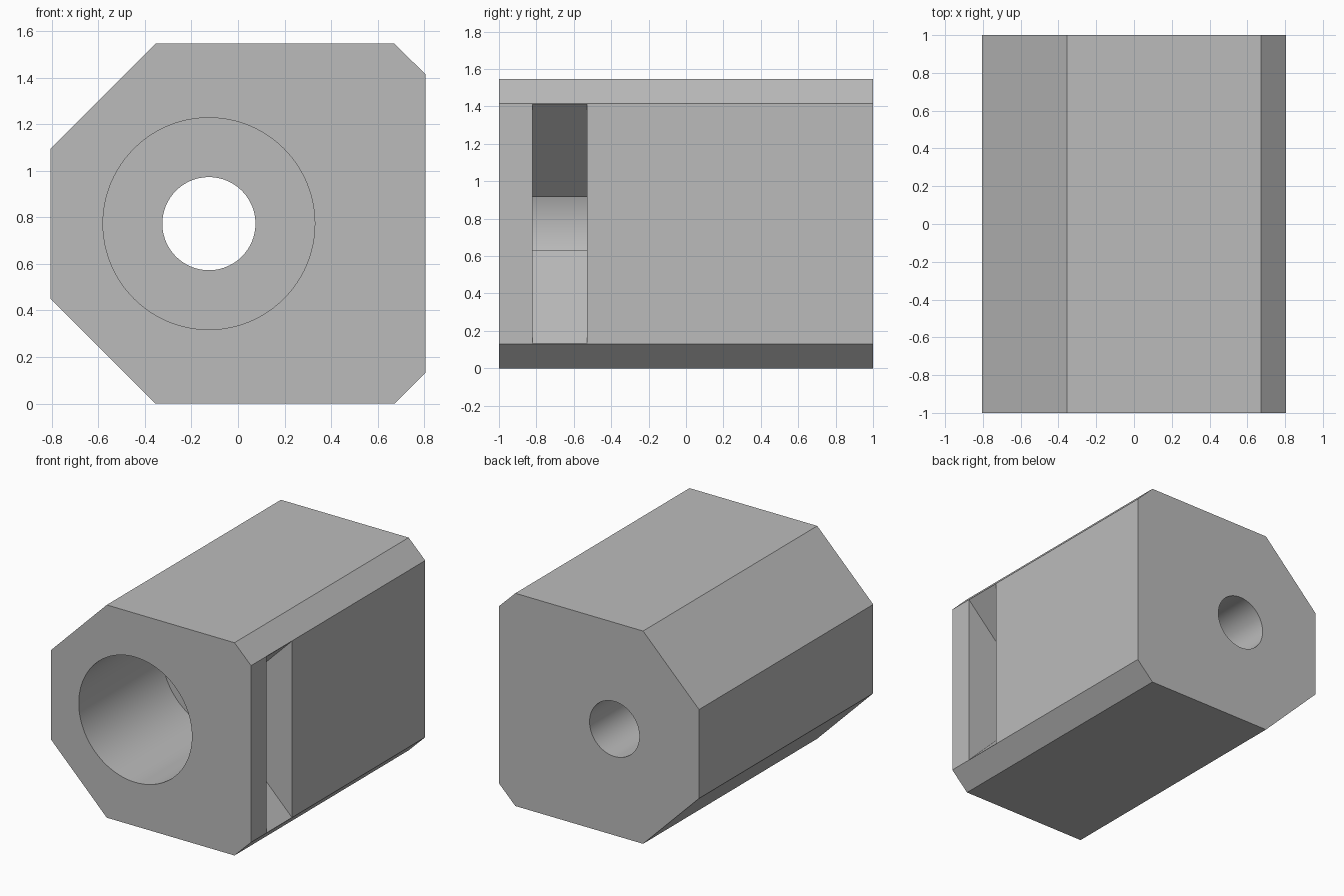
import bpy, bmesh, math
from mathutils import Matrix, Vector

if "Cube" in bpy.data.objects:
    bpy.data.objects.remove(bpy.data.objects["Cube"], do_unlink=True)

AXIS_X, AXIS_Z = -0.125, 0.773

grey = bpy.data.materials.new("plain grey")
grey.use_nodes = True
colour = (0.5, 0.5, 0.5, 1)
grey.diffuse_color = colour
grey.node_tree.nodes["Principled BSDF"].inputs["Base Color"].default_value = colour


def prism(name, profile, y0, y1):
    """Extrude an x-z profile from y0 to y1."""
    bm = bmesh.new()
    face = bm.faces.new([bm.verts.new((x, y0, z)) for x, z in profile])
    grown = bmesh.ops.extrude_face_region(bm, geom=[face])
    verts = [g for g in grown["geom"] if isinstance(g, bmesh.types.BMVert)]
    bmesh.ops.translate(bm, vec=Vector((0, y1 - y0, 0)), verts=verts)
    bmesh.ops.recalc_face_normals(bm, faces=bm.faces)
    mesh = bpy.data.meshes.new(name)
    bm.to_mesh(mesh)
    bm.free()
    mesh.materials.append(grey)
    obj = bpy.data.objects.new(name, mesh)
    bpy.context.collection.objects.link(obj)
    return obj


def circle(radius, sides=96):
    steps = [2 * math.pi * i / sides for i in range(sides)]
    return [(AXIS_X + radius * math.cos(a), AXIS_Z + radius * math.sin(a)) for a in steps]


# Block with large chamfers on its right and small ones on its left
lower = [(-0.805, 0.45), (-0.355, 0), (0.672, 0), (0.805, 0.131)]
upper = [(x, 2 * AXIS_Z - z) for x, z in reversed(lower)]
block = prism("bored_block", lower + upper, -1, 1)

# Wide front bore, narrow through hole, and a 45 degree side slot
tip, mouth = 0.164, 0.95
half = mouth - tip
cutters = [
    prism("bore_cutter", circle(0.455), -1.2, -0.045),
    prism("hole_cutter", circle(0.2), -0.5, 1.2),
    prism("slot_cutter", [(tip, AXIS_Z), (mouth, AXIS_Z - half), (mouth, AXIS_Z + half)],
          -0.82, -0.53),
]

bpy.ops.object.select_all(action="DESELECT")
block.select_set(True)
bpy.context.view_layer.objects.active = block
for cutter in cutters:
    cutter.hide_render = True
    cut = block.modifiers.new(cutter.name, "BOOLEAN")
    cut.operation = "DIFFERENCE"
    cut.solver = "EXACT"
    cut.object = cutter
    bpy.ops.object.modifier_apply(modifier=cut.name)
    bpy.data.objects.remove(cutter, do_unlink=True)

# Round bores, crisp block edges
bpy.ops.object.shade_smooth_by_angle(angle=math.radians(25))
